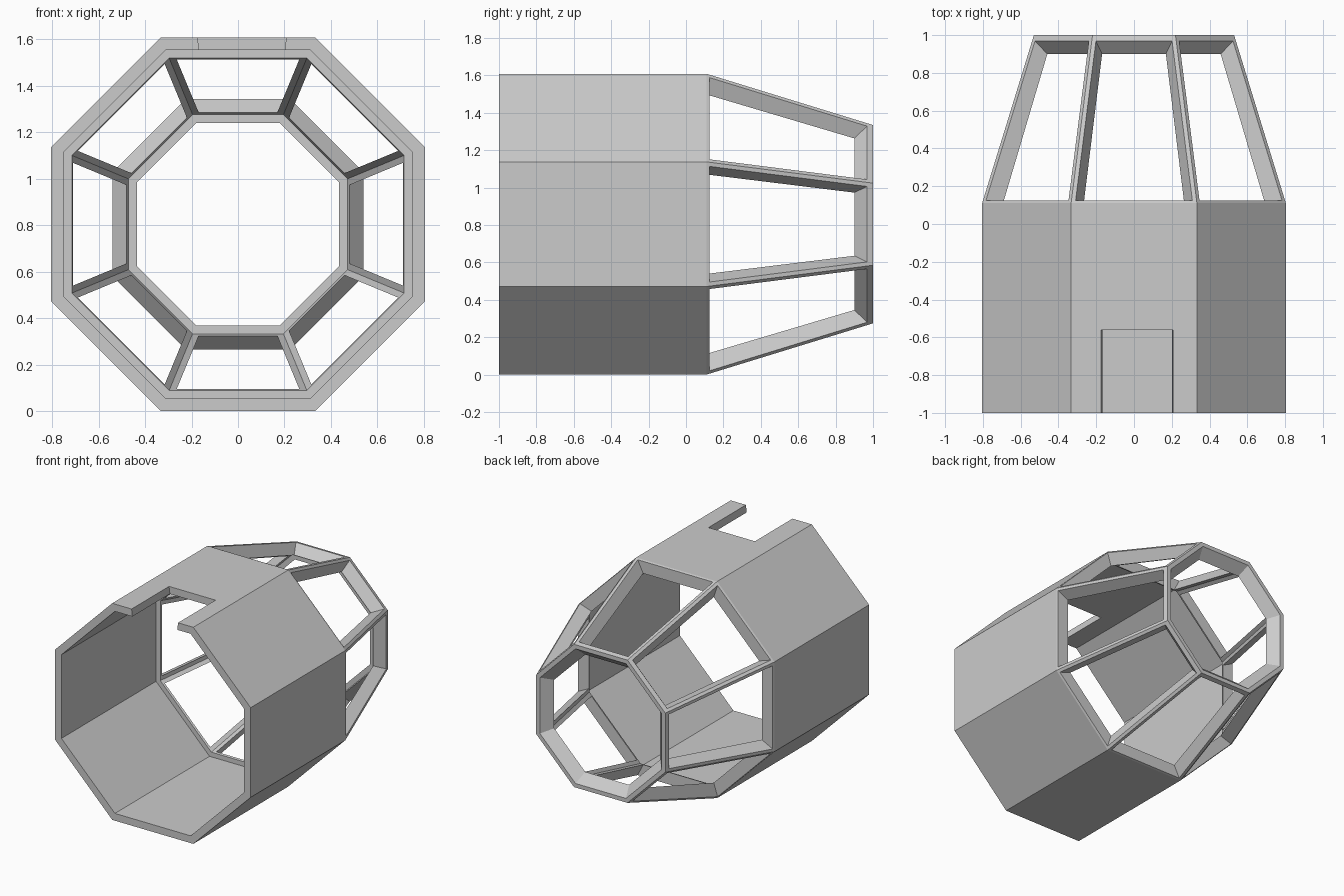
import bpy, bmesh, math
from mathutils import Vector

if "Cube" in bpy.data.objects:
    bpy.data.objects.remove(bpy.data.objects["Cube"])

R = 0.804                       # outer apothem of the octagon, also its centre height
T = math.tan(math.pi / 8)       # half side length per unit of apothem
JOINT = 0.11                    # y where shell meets the tapered frame


def point(side, u, apothem, y):
    """Point on one octagon side: u along the side, apothem outwards, y along the axis."""
    a = side * math.pi / 4
    return Vector((u * math.cos(a) + apothem * math.sin(a), y,
                   R - u * math.sin(a) + apothem * math.cos(a)))


def add_face(bm, pts):
    bm.faces.new([bm.verts.new(p) for p in pts])


def add_band(bm, side, start, end):
    """Full-width strip of one side between two (apothem, y) stations."""
    (a, y), (b, z) = start, end
    add_face(bm, [point(side, -a * T, a, y), point(side, a * T, a, y),
                  point(side, b * T, b, z), point(side, -b * T, b, z)])


def finish(bm, name):
    bmesh.ops.remove_doubles(bm, verts=bm.verts, dist=0.0005)
    bmesh.ops.recalc_face_normals(bm, faces=bm.faces)
    me = bpy.data.meshes.new(name)
    bm.to_mesh(me)
    bm.free()
    ob = bpy.data.objects.new(name, me)
    bpy.context.collection.objects.link(ob)
    return ob


# Octagonal shell with wall thickness
bm = bmesh.new()
profile = [(R, JOINT), (R, -1), (0.75, -1), (0.75, JOINT)]
for side in range(8):
    for i in range(4):
        add_band(bm, side, profile[i], profile[(i + 1) % 4])
shell = finish(bm, "octagonal_shell")

# Slightly tapered notch in the roof at the open end
bm = bmesh.new()
section = [(-0.155, 1.45), (0.19, 1.45), (0.218, 1.70), (-0.185, 1.70)]
base = bm.faces.new([bm.verts.new((x, -1.2, z)) for x, z in section])
ext = bmesh.ops.extrude_face_region(bm, geom=[base])
bmesh.ops.translate(bm, vec=(0, 0.64, 0),
                    verts=[v for v in ext["geom"] if isinstance(v, bmesh.types.BMVert)])
cutter = finish(bm, "notch_cutter")
cutter.hide_render = True
mod = shell.modifiers.new("notch", "BOOLEAN")
mod.operation = "DIFFERENCE"
mod.solver = "EXACT"
mod.object = cutter
bpy.context.view_layer.objects.active = shell
bpy.ops.object.modifier_apply(modifier=mod.name)
bpy.data.objects.remove(cutter)

# Tapered window frame: loops run outer edge, outer opening, inner opening, inner edge
# each loop is back (apothem, y), front (apothem, y), inset from the corner
slope = (R - 0.53) / (1 - JOINT)
loops = [((R, JOINT), (0.53, 1.0), 0.0),
         ((R - 0.015 * slope, 0.125), (0.53 + 0.032 * slope, 0.968), 0.022),
         ((0.71, 0.125), (0.48, 0.90), 0.03),
         ((0.715, JOINT), (0.472, 0.925), 0.0)]
bm = bmesh.new()
for side in range(8):
    rings = []
    for (a, y), (b, z), inset in loops:
        wa, wb = a * T - inset, b * T - inset
        rings.append([point(side, -wa, a, y), point(side, wa, a, y),
                      point(side, wb, b, z), point(side, -wb, b, z)])
    for p, q in zip(rings, rings[1:]):
        for i in range(4):
            j = (i + 1) % 4
            add_face(bm, [p[i], p[j], q[j], q[i]])
    # end opening of the frame and its seat against the shell
    rim = [(0.53, 1.0), (0.50, 1.0), (0.435, 0.925), (0.472, 0.925)]
    for s, e in zip(rim, rim[1:]):
        add_band(bm, side, s, e)
    add_band(bm, side, (0.715, JOINT), (R, JOINT))
finish(bm, "tapered_window_frame")
